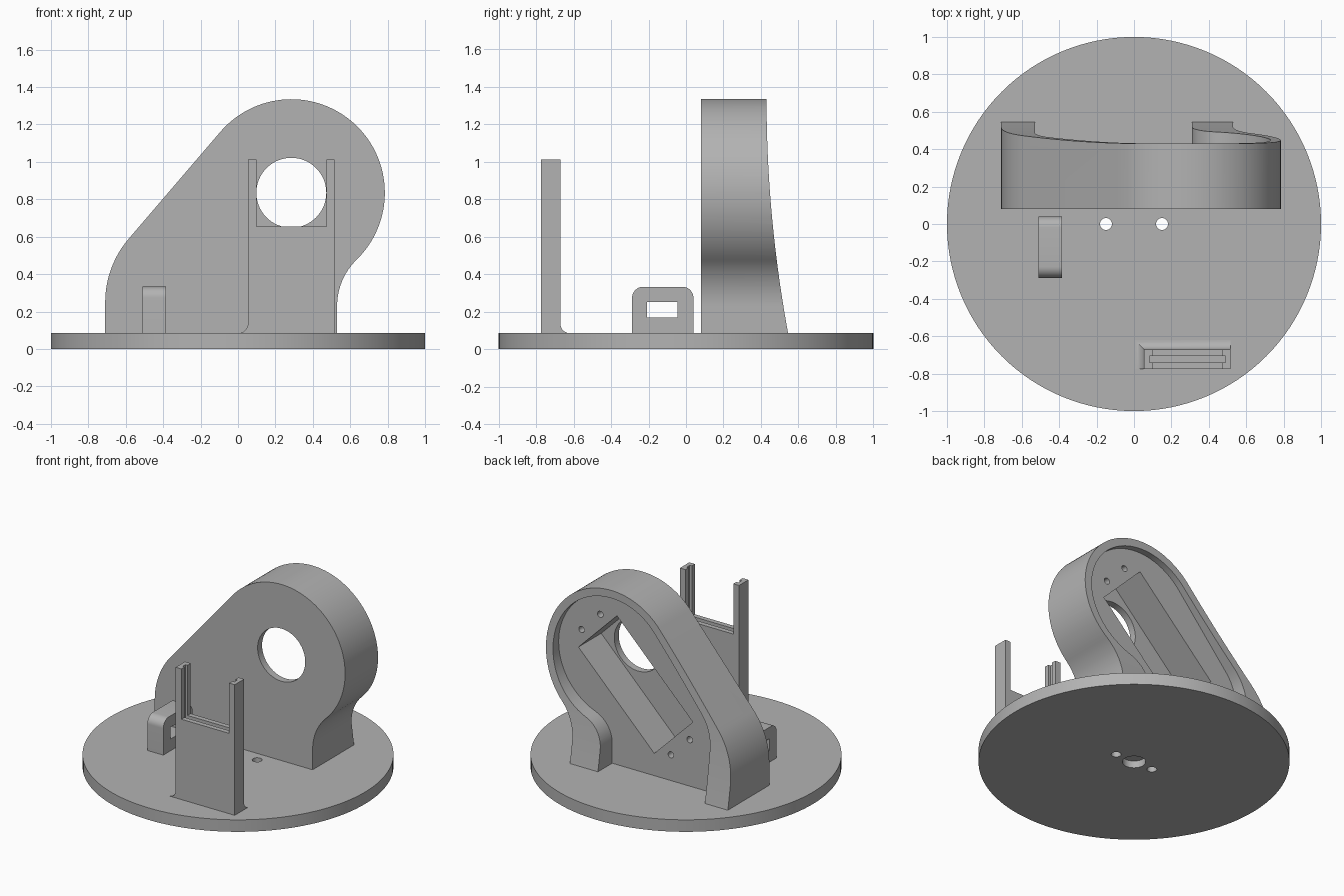
import bpy, bmesh
from math import cos, sin, radians, pi
from mathutils import Vector

if "Cube" in bpy.data.objects:
    bpy.data.objects.remove(bpy.data.objects["Cube"], do_unlink=True)

GREY = (0.45, 0.45, 0.45, 1)
grey = bpy.data.materials.new("plain grey")
grey.use_nodes = True
grey.diffuse_color = GREY
grey.node_tree.nodes["Principled BSDF"].inputs["Base Color"].default_value = GREY

TOP = 0.085    # upper face of the base
SINK = 0.05    # parts are rooted inside the base


def loft(name, rings):
    """Closed solid through rings of equal length."""
    bm = bmesh.new()
    vs = [[bm.verts.new(p) for p in ring] for ring in rings]
    n = len(vs[0])
    for a, b in zip(vs, vs[1:]):
        for i in range(n):
            j = (i + 1) % n
            bm.faces.new((a[i], a[j], b[j], b[i]))
    bm.faces.new(vs[0])
    bm.faces.new(vs[-1])
    bmesh.ops.recalc_face_normals(bm, faces=bm.faces)
    mesh = bpy.data.meshes.new(name)
    bm.to_mesh(mesh)
    bm.free()
    mesh.materials.append(grey)
    ob = bpy.data.objects.new(name, mesh)
    bpy.context.collection.objects.link(ob)
    return ob


def prism(name, axis, pts, lo, hi):
    """Extrude a 2D outline along the given axis."""
    place = {"x": lambda p, t: (t, p[0], p[1]),
             "y": lambda p, t: (p[0], t, p[1]),
             "z": lambda p, t: (p[0], p[1], t)}[axis]
    return loft(name, [[place(p, t) for p in pts] for t in (lo, hi)])


def arc(cx, cy, r, a0, a1, n=16):
    return [(cx + r * cos(radians(a0 + (a1 - a0) * i / n)),
             cy + r * sin(radians(a0 + (a1 - a0) * i / n))) for i in range(n + 1)]


def circle(cx, cy, r, n=48):
    return arc(cx, cy, r, 0, 360, n)[:-1]


def rect(a0, a1, b0, b1):
    return [(a0, b0), (a1, b0), (a1, b1), (a0, b1)]


def cut(ob, cutters):
    for c in cutters:
        m = ob.modifiers.new("cut", "BOOLEAN")
        m.operation, m.solver, m.object = "DIFFERENCE", "EXACT", c
    bpy.context.view_layer.update()
    deps = bpy.context.evaluated_depsgraph_get()
    mesh = bpy.data.meshes.new_from_object(ob.evaluated_get(deps))
    ob.modifiers.clear()
    ob.data = mesh
    for c in cutters:
        bpy.data.objects.remove(c, do_unlink=True)


# Round base with two through holes and a blind centre hole underneath
base = prism("base_disc", "z", circle(0, 0, 1, 128), 0, TOP)
cut(base, [prism("hole", "z", circle(x, 0, 0.032, 32), -0.1, 0.2) for x in (-0.15, 0.15)]
    + [prism("hole", "z", circle(0, 0, 0.075), -0.1, 0.05)])

# Motor housing: rounded head leaning over a flared foot
HX, HZ = 0.285, 0.835
LEAN = 139.5
outer = ([(-0.71, SINK)] + arc(-0.19, 0.25, 0.52, 180, LEAN)
         + arc(HX, HZ, 0.5, LEAN, -45.7, 64)
         + arc(0.875, 0.23, 0.345, 134.3, 180)[1:] + [(0.53, SINK)])
inner = ([(-0.53, 0)] + arc(-0.19, 0.442, 0.34, 180, LEAN)
         + arc(HX, HZ, 0.445, LEAN, -69.6, 64)
         + arc(0.51, 0.23, 0.2, 110.4, 180)[1:] + [(0.31, 0)])
housing = prism("motor_housing", "y", outer, 0.08, 0.7)

# Curved sweep of the back edge
sweep = [(0.43 + 0.115 * ((1.335 - z) / 1.25) ** 2, z)
         for z in [1.335 - 1.335 * i / 32 for i in range(33)]]
back = prism("back_cut", "x", [(0.43, 1.5)] + sweep + [(0.9, 0), (0.9, 1.5)], -1, 1)

# Rear pocket, tilted motor slot, shaft opening and screw holes
FLOOR = 0.385
pocket = prism("pocket_cut", "y", inner, FLOOR, 0.8)
mid = Vector((0.126, 0.692))
along = Vector((cos(pi / 4), sin(pi / 4)))
across = Vector((along.y, -along.x))


def tilted(u, v):
    return mid + along * u + across * v


slot = prism("slot_cut", "y", [tilted(u, v) for u, v in rect(-0.421, 0.421, -0.214, 0.214)],
             0.13, 0.6)
shaft = prism("shaft_cut", "y", circle(HX, HZ, 0.187, 64), -0.1, 0.3)
screws = [prism("screw_cut", "y", circle(*tilted(u, v), 0.022, 24), 0.2, 0.6)
          for u in (-0.496, 0.496) for v in (-0.104, 0.104)]
cut(housing, [back, pocket, slot, shaft] + screws)

# Small strap loop with rounded top
loop = prism("strap_loop", "x",
             [(-0.288, SINK), (0.04, SINK)] + arc(-0.02, 0.273, 0.06, 0, 90, 10)
             + arc(-0.228, 0.273, 0.06, 90, 180, 10), -0.51, -0.385)
cut(loop, [prism("loop_cut", "x", rect(-0.208, -0.045, 0.168, 0.252), -0.7, -0.2)])

# Slotted board holder: two posts joined by a lower plate
X0, X1, Y0, Y1 = 0.053, 0.517, -0.775, -0.67
P0, P1 = 0.098, 0.473
holder = prism("board_holder", "y",
               [(X0, SINK), (X1, SINK), (X1, 1.012), (P1, 1.012), (P1, 0.655),
                (P0, 0.655), (P0, 1.012), (X0, 1.012)], Y0, Y1)
cut(holder, [prism("groove_cut", "z", rect(0.082, 0.489, -0.74, -0.705), 0.5, 1.2)])

# Concave fillet at the holder's foot, on its inner and right-hand sides
R = 0.05
rings = []
for i in range(11):
    t = radians(9 * i)
    o, z = R * (1 - sin(t)), TOP + R * (1 - cos(t))
    rings.append([(x, y, z) for x, y in rect(X0 - o, X1, Y0, Y1 + o)])
loft("holder_fillet", rings)

# Smooth the curved walls, keep the corners crisp
bpy.ops.object.select_all(action="DESELECT")
for ob in bpy.context.collection.objects:
    if ob.type == "MESH" and grey.name in ob.data.materials:
        ob.select_set(True)
        bpy.context.view_layer.objects.active = ob
bpy.ops.object.shade_smooth_by_angle(angle=radians(30))
